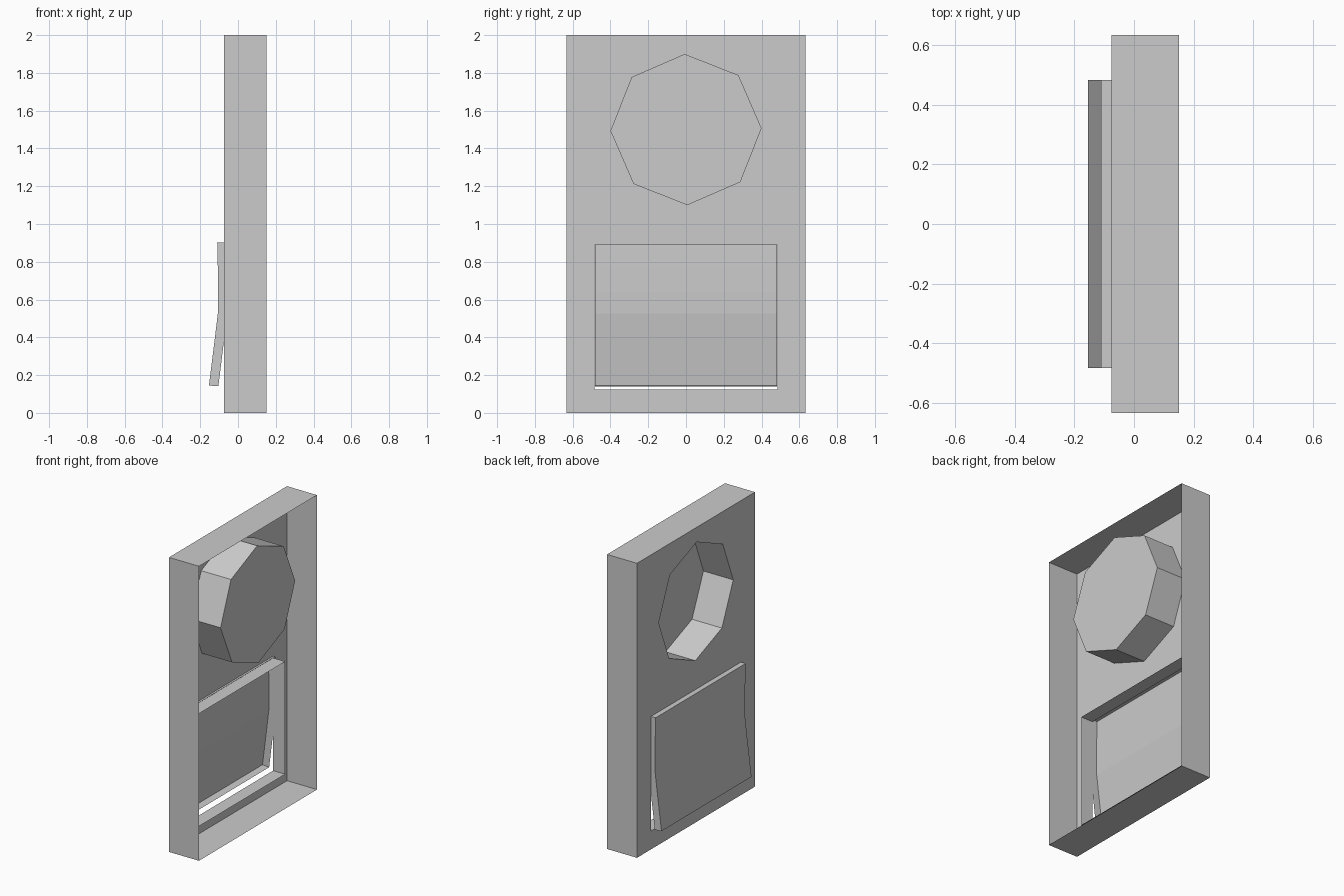
import bpy, bmesh
from math import cos, sin, pi, radians

if "Cube" in bpy.data.objects:
    bpy.data.objects.remove(bpy.data.objects["Cube"])

BACK, FRONT = -0.075, 0.15      # plate plane and open rim
HALF_W, HEIGHT = 0.633, 2.0


def rect(w, z0, z1):
    return [(-w, z0), (w, z0), (w, z1), (-w, z1)]


def finish(bm, name):
    bmesh.ops.recalc_face_normals(bm, faces=bm.faces)
    mesh = bpy.data.meshes.new(name)
    bm.to_mesh(mesh)
    bm.free()
    ob = bpy.data.objects.new(name, mesh)
    bpy.context.collection.objects.link(ob)
    return ob


def add_loop(bm, pts, x):
    return [bm.verts.new((x, y, z)) for y, z in pts]


def sleeve(bm, pts, x0, x1):
    """Thin wall following a closed (y, z) outline from x0 to x1."""
    a, b = add_loop(bm, pts, x0), add_loop(bm, pts, x1)
    n = len(pts)
    for i in range(n):
        j = (i + 1) % n
        bm.faces.new((a[i], a[j], b[j], b[i]))
    return a, b


outer = rect(HALF_W, 0, HEIGHT)
hatch = rect(0.485, 0.125, 0.89)
octagon = [(0.4 * cos(i * pi / 4 + radians(1)), 1.5 + 0.4 * sin(i * pi / 4 + radians(1)))
           for i in range(8)]

# Back plate with an octagonal and a rectangular opening
bm = bmesh.new()
edges = []
for pts in (outer, hatch, octagon):
    v = add_loop(bm, pts, BACK)
    edges += [bm.edges.new((v[i], v[(i + 1) % len(v)])) for i in range(len(v))]
bmesh.ops.triangle_fill(bm, use_beauty=True, use_dissolve=False, edges=edges, normal=(-1, 0, 0))
finish(bm, "back_plate")

# Thin outer walls, open towards +x
bm = bmesh.new()
sleeve(bm, outer, BACK, FRONT)
finish(bm, "outer_walls")

# Octagonal recess with closed floor
bm = bmesh.new()
_, floor = sleeve(bm, octagon, BACK, FRONT - 0.001)
bm.faces.new(floor)
finish(bm, "octagonal_recess")

# Short sleeve around the hatch opening
bm = bmesh.new()
sleeve(bm, hatch, BACK, 0.015)
finish(bm, "hatch_frame")

# Bent flap: a shallow pan, open on its inner side
profile = [(-0.110, 0.903), (-0.107, 0.77), (-0.105, 0.64), (-0.107, 0.525),
           (-0.122, 0.40), (-0.154, 0.145)]
W, DEPTH = 0.483, 0.05
bm = bmesh.new()
rows = []
for x, z in profile:
    zi = z - 0.004 if z < 0.2 else z
    rows.append([bm.verts.new(p) for p in ((x + DEPTH, -W, zi), (x, -W, z),
                                           (x, W, z), (x + DEPTH, W, zi))])
for a, b in zip(rows, rows[1:]):
    for i in range(3):
        bm.faces.new((a[i], a[i + 1], b[i + 1], b[i]))
bm.faces.new(rows[0])
bm.faces.new(rows[-1])
finish(bm, "hatch_flap")
